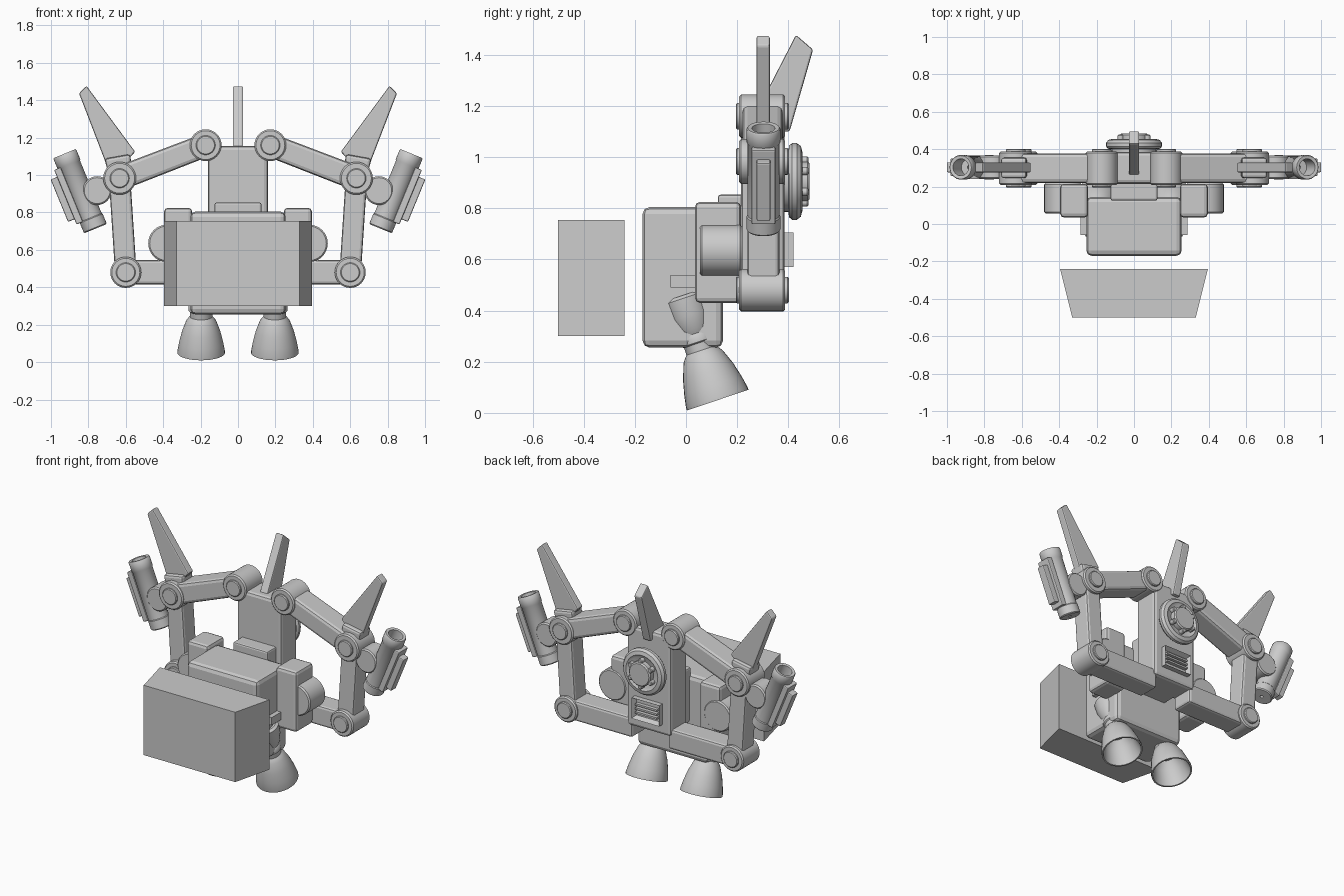
import bpy, bmesh, math
from mathutils import Vector

old = bpy.data.objects.get("Cube")
if old:
    bpy.data.objects.remove(old, do_unlink=True)

GREY = (0.6, 0.6, 0.6, 1)
grey = bpy.data.materials.new("plain grey")
grey.use_nodes = True
grey.diffuse_color = GREY
grey.node_tree.nodes["Principled BSDF"].inputs["Base Color"].default_value = GREY


def finish(name, bm, bevel=0, mirror=False, smooth=False):
    """Turn a bmesh into an object, with optional rounded edges and twin."""
    bmesh.ops.recalc_face_normals(bm, faces=bm.faces)
    mesh = bpy.data.meshes.new(name)
    bm.to_mesh(mesh)
    bm.free()
    mesh.materials.append(grey)
    if smooth:
        mesh.shade_smooth()
        mesh.set_sharp_from_angle(angle=math.radians(35))
    ob = bpy.data.objects.new(name, mesh)
    bpy.context.collection.objects.link(ob)
    if bevel:
        mod = ob.modifiers.new("rounded edges", "BEVEL")
        mod.width, mod.segments = bevel, 2
        mod.limit_method, mod.angle_limit = "ANGLE", math.radians(40)
    if mirror:
        ob.modifiers.new("other side", "MIRROR")
    return ob


def prism(name, pts, axis, lo, hi, bevel=0, mirror=False):
    """Outline in the plane across the axis, extruded from lo to hi."""
    bm = bmesh.new()
    rings = []
    for level in (lo, hi):
        ring = []
        for p in pts:
            co = list(p)
            co.insert("xyz".index(axis), level)
            ring.append(bm.verts.new(co))
        bm.faces.new(ring)
        rings.append(ring)
    n = len(pts)
    for i in range(n):
        j = (i + 1) % n
        bm.faces.new((rings[0][i], rings[0][j], rings[1][j], rings[1][i]))
    return finish(name, bm, bevel, mirror)


def box(name, x, y, z, bevel=0, mirror=False):
    pts = [(x[0], y[0]), (x[1], y[0]), (x[1], y[1]), (x[0], y[1])]
    return prism(name, pts, "z", *z, bevel, mirror)


def lathe(name, base, axis, profile, mirror=False, closed=False, sides=32):
    """Spin (radius, distance) pairs around an axis starting at base."""
    rot = Vector((0, 0, 1)).rotation_difference(Vector(axis).normalized())
    bm = bmesh.new()
    rings = []
    for r, t in profile:
        steps = [2 * math.pi * i / sides for i in range(sides)]
        rings.append([bm.verts.new(Vector(base) + rot @ Vector(
            (r * math.cos(a), r * math.sin(a), t))) for a in steps])
    pairs = list(zip(rings, rings[1:]))
    if closed:
        pairs.append((rings[-1], rings[0]))
    else:
        bm.faces.new(rings[0])
        bm.faces.new(rings[-1])
    for a, b in pairs:
        for i in range(sides):
            j = (i + 1) % sides
            bm.faces.new((a[i], a[j], b[j], b[i]))
    return finish(name, bm, 0, mirror, True)


def drum(name, x, z, r, y0, y1, edge=0.008, mirror=True):
    """Short round part lying front to back."""
    length = y1 - y0
    return lathe(name, (x, y0, z), (0, 1, 0),
                 [(r - edge, 0), (r, edge), (r, length - edge), (r - edge, length)], mirror)


def bar(name, p, q, w0, w1, y0, y1, bevel=0.015):
    """Mirrored arm beam between two pivots in the front plane."""
    p, q = Vector(p), Vector(q)
    d = (q - p).normalized()
    side = Vector((-d.y, d.x)) / 2
    return prism(name, [p + side * w0, q + side * w1, q - side * w1, p - side * w0],
                 "y", y0, y1, bevel, True)


# Front block and main body
prism("front_block", [(-0.33, -0.5), (0.33, -0.5), (0.395, -0.24), (-0.395, -0.24)],
      "z", 0.30, 0.755)
box("main_body", (-0.255, 0.255), (-0.17, 0.145), (0.255, 0.805), 0.028)
box("body_rod", (0.23, 0.285), (-0.06, 0.06), (0.49, 0.54), 0, True)
box("side_box", (0.245, 0.395), (0.035, 0.215), (0.43, 0.825), 0.02, True)
drum("side_drum", 0.38, 0.635, 0.1, 0.055, 0.22)

# Back column
box("column", (-0.16, 0.16), (0.215, 0.385), (0.5, 1.155), 0.02)
box("column_mount", (-0.125, 0.125), (0.125, 0.25), (0.5, 0.853), 0.01)
prism("centre_fin", [(0.43, 1.478), (0.497, 1.42), (0.405, 1.1), (0.235, 1.1)],
      "x", -0.028, 0.028, 0.008)

# Round back hatch with hub and lugs
lathe("hatch", (0, 0.375, 0.905), (0, 1, 0),
      [(0.12, 0), (0.12, 0.025), (0.14, 0.028), (0.15, 0.04), (0.15, 0.058),
       (0.138, 0.074), (0.115, 0.08), (0.1, 0.07)])
drum("hatch_hub", 0, 0.905, 0.078, 0.43, 0.483, mirror=False)
for i in range(6):
    a = math.radians(60 * i + 30)
    drum("hatch_lug", 0.082 * math.cos(a), 0.905 + 0.082 * math.sin(a), 0.016,
         0.43, 0.478, 0.004, False)

# Vent with recessed opening and slats
vent = box("vent_frame", (-0.1, 0.1), (0.37, 0.42), (0.57, 0.705))
bm = bmesh.new()
bm.from_mesh(vent.data)
back = max(bm.faces, key=lambda f: f.calc_center_median().y)
bmesh.ops.inset_region(bm, faces=[back], thickness=0.022)
bmesh.ops.translate(bm, verts=back.verts, vec=(0, -0.03, 0))
bm.to_mesh(vent.data)
bm.free()
for z in (0.612, 0.638, 0.664):
    box("vent_slat", (-0.078, 0.078), (0.385, 0.413), (z - 0.006, z + 0.006))

# Arm pivots
shoulder, elbow, lower = (0.173, 1.16), (0.633, 0.983), (0.6, 0.48)
for name, (x, z), r in (("shoulder_joint", shoulder, 0.085),
                        ("elbow_joint", elbow, 0.088), ("lower_joint", lower, 0.083)):
    drum(name, x, z, r, 0.208, 0.388)
    drum(name + "_cap", x, z, 0.052, 0.195, 0.402, 0.005)

# Arm beams
bar("upper_arm", shoulder, elbow, 0.125, 0.13, 0.22, 0.378, 0.02)
bar("upright_arm", elbow, lower, 0.115, 0.115, 0.24, 0.365)
bar("lower_arm", lower, (0.13, 0.48), 0.13, 0.13, 0.225, 0.372)

# Side fins and their collars
bar("fin_collar", (0.62, 0.96), (0.645, 1.1), 0.12, 0.14, 0.245, 0.355)
prism("side_fin", [(0.81, 1.477), (0.85, 1.437), (0.705, 1.06), (0.625, 1.04), (0.55, 1.125)],
      "y", 0.275, 0.328, 0.008, True)

# Tilted side tubes with outer plates
drum("tube_pivot", 0.753, 0.917, 0.077, 0.24, 0.365)
top, down, out = Vector((0.927, 1.115)), Vector((-0.38, -0.925)), Vector((0.925, -0.38))
lathe("side_tube", (top.x, 0.303, top.y), (down.x, 0, down.y),
      [(0.045, 0.002), (0.05, 0), (0.062, 0), (0.066, 0.006), (0.066, 0.06), (0.062, 0.066),
       (0.062, 0.37), (0.066, 0.375), (0.066, 0.428), (0.06, 0.434),
       (0.01, 0.434), (0.01, 0.12), (0.045, 0.12)], True, True)
for name, t0, t1, reach, half in (("tube_plate", 0.06, 0.375, 0.085, 0.047),
                                  ("tube_rib", 0.1, 0.345, 0.122, 0.027)):
    bar(name, top + down * t0 + out * (reach / 2 + 0.024),
        top + down * t1 + out * (reach / 2 + 0.024),
        reach - 0.048, reach - 0.048, 0.303 - half, 0.303 + half, 0.006)

# Tilted thrusters: hollow bell, neck and feed pipe
lathe("thruster", (0.197, 0.124, 0.05), (0, -0.318, 0.948),
      [(0.118, 0), (0.127, 0), (0.127, 0.012), (0.118, 0.06), (0.103, 0.12), (0.08, 0.18),
       (0.068, 0.196), (0.06, 0.205), (0.06, 0.235), (0.068, 0.24), (0.068, 0.262),
       (0.06, 0.275), (0.07, 0.295), (0.083, 0.35), (0.085, 0.42), (0.07, 0.432),
       (0.01, 0.432), (0.01, 0.16), (0.06, 0.16), (0.093, 0.11)], True, True)
